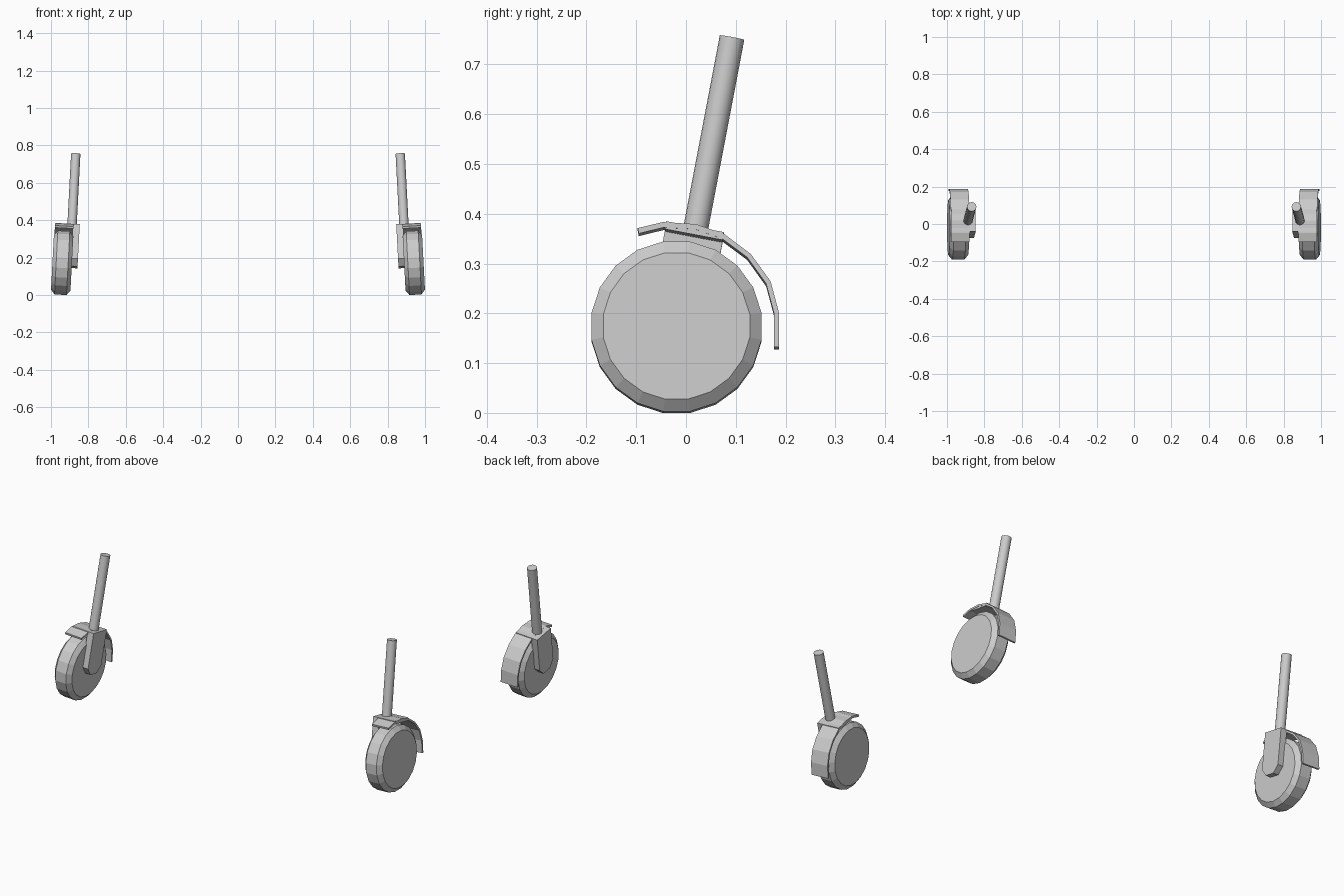
import bpy, bmesh, math
from mathutils import Matrix, Vector

if "Cube" in bpy.data.objects:
    bpy.data.objects.remove(bpy.data.objects["Cube"])

HUB = Vector((0.94, -0.019, 0.172))
# Whole caster leans inward at the top about the wheel hub
LEAN = Matrix.Translation(HUB) @ Matrix.Rotation(math.radians(-3), 4, 'Y') @ Matrix.Translation(-HUB)


def finish(name, bm, smooth=False):
    bmesh.ops.recalc_face_normals(bm, faces=bm.faces)
    bm.transform(LEAN)
    me = bpy.data.meshes.new(name)
    bm.to_mesh(me)
    bm.free()
    ob = bpy.data.objects.new(name, me)
    bpy.context.collection.objects.link(ob)
    bpy.context.view_layer.objects.active = ob
    ob.select_set(True)
    if smooth:
        bpy.ops.object.shade_smooth_by_angle(angle=math.radians(35))
    ob.select_set(False)
    ob.modifiers.new("mirror", 'MIRROR')
    return ob


def slab(name, outline, x0, x1):
    """Extrude a (y, z) outline from x0 to x1."""
    bm = bmesh.new()
    a = [bm.verts.new((x0, y, z)) for y, z in outline]
    b = [bm.verts.new((x1, y, z)) for y, z in outline]
    n = len(outline)
    bm.faces.new(a)
    bm.faces.new(b[::-1])
    for i in range(n):
        j = (i + 1) % n
        bm.faces.new((a[i], a[j], b[j], b[i]))
    return finish(name, bm)


# Wheel: 20-sided tread with bevelled shoulders and flat faces
bm = bmesh.new()
N = 20
rings = []
for dx, r in ((-0.052, 0.149), (-0.032, 0.173), (0.032, 0.173), (0.052, 0.149)):
    rings.append([bm.verts.new((HUB.x + dx,
                                HUB.y + r * math.cos(2 * math.pi * (i + 0.5) / N),
                                HUB.z + r * math.sin(2 * math.pi * (i + 0.5) / N)))
                  for i in range(N)])
for p, q in zip(rings, rings[1:]):
    for i in range(N):
        j = (i + 1) % N
        bm.faces.new((p[i], p[j], q[j], q[i]))
bm.faces.new(rings[0])
bm.faces.new(rings[-1])
finish("wheel", bm)

# Fender: curved strip over the top and back of the wheel
outer = [(-0.097, 0.369), (-0.047, 0.381), (0.02, 0.377), (0.077, 0.357),
         (0.13, 0.317), (0.17, 0.262), (0.187, 0.198), (0.187, 0.13)]
inner = [(-0.095, 0.358), (-0.046, 0.37), (0.018, 0.367), (0.072, 0.348),
         (0.123, 0.31), (0.161, 0.257), (0.177, 0.197), (0.177, 0.13)]
slab("fender", outer + inner[::-1], 0.889, 0.989)

# Stem direction, raked backward
base, top = Vector((0.898, 0.017, 0.36)), Vector((0.898, 0.0925, 0.757))
axis = (top - base).normalized()


def raked(u, v):
    """Point u across and v along the stem axis, as (y, z)."""
    return (base.y + u * axis.z + v * axis.y, base.z - u * axis.y + v * axis.z)


# Fork arm on the inner side, with chamfered lower end
slab("fork_arm", [raked(*p) for p in ((-0.06, 0.012), (0.058, 0.012), (0.058, -0.175),
                                      (0.028, -0.212), (-0.028, -0.212), (-0.06, -0.175))],
     0.857, 0.893)

# Fork plate joining the arm to the fender
slab("fork_plate", [raked(*p) for p in ((-0.06, 0.012), (0.058, 0.012),
                                        (0.058, -0.004), (-0.06, -0.004))], 0.857, 0.987)

# Stem
bm = bmesh.new()
length = (top - base).length
bmesh.ops.create_cone(bm, cap_ends=True, segments=16, radius1=0.025, radius2=0.025, depth=length,
                      matrix=Matrix.Translation((base + top) / 2) @
                      Vector((0, 0, 1)).rotation_difference(axis).to_matrix().to_4x4())
finish("stem", bm, smooth=True)
